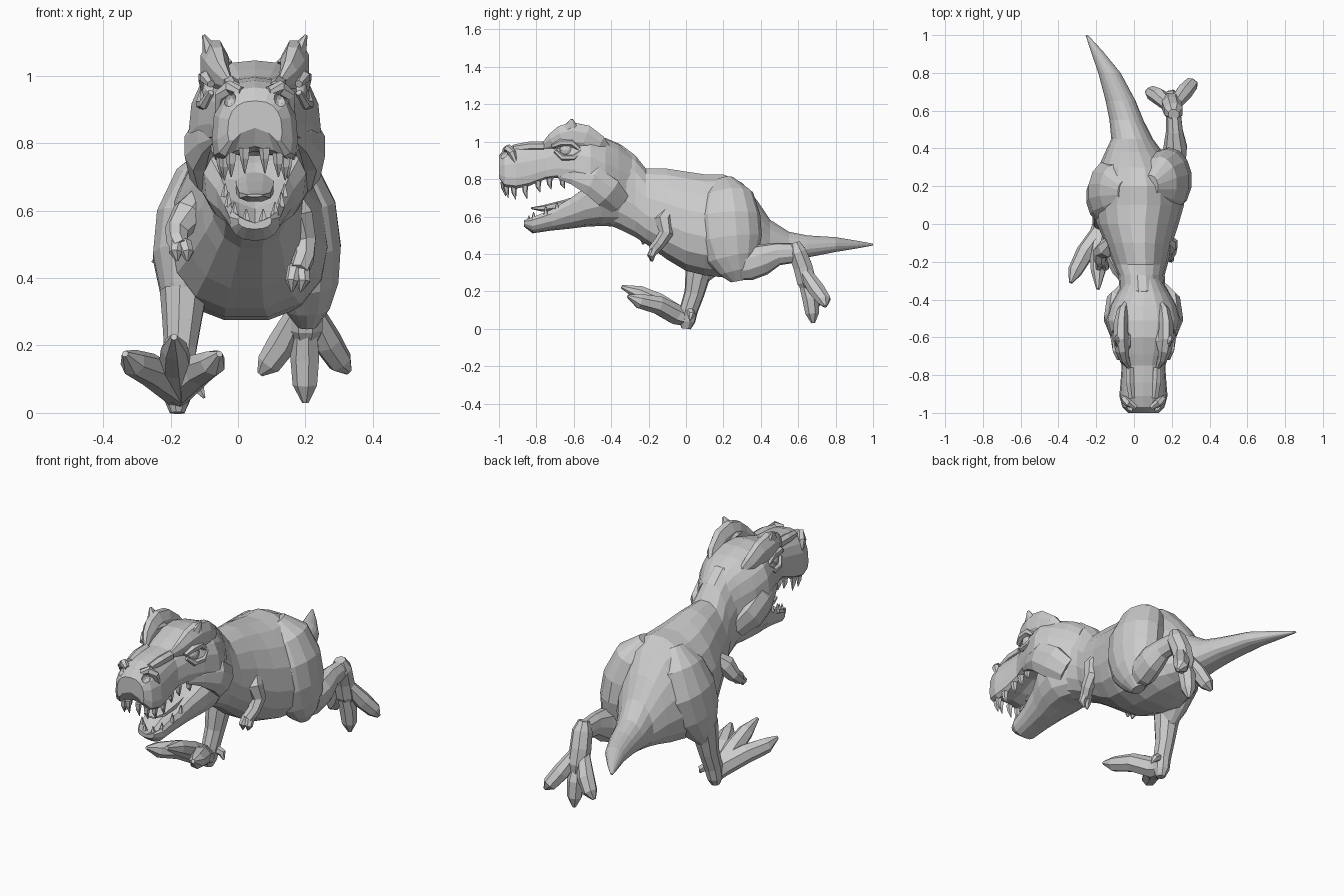
import bpy, bmesh, math
from mathutils import Vector

HX = 0.05  # the head sits slightly off the centre line


def finish(name, bm):
    bmesh.ops.recalc_face_normals(bm, faces=bm.faces)
    me = bpy.data.meshes.new(name)
    bm.to_mesh(me)
    bm.free()
    ob = bpy.data.objects.new(name, me)
    bpy.context.collection.objects.link(ob)
    return ob


def skin(bm, rings):
    rows = [[bm.verts.new(p) for p in r] for r in rings]
    n = len(rows[0])
    for a, b in zip(rows, rows[1:]):
        for i in range(n):
            j = (i + 1) % n
            bm.faces.new((a[i], a[j], b[j], b[i]))
    bm.faces.new(rows[0])
    bm.faces.new(rows[-1][::-1])


def loft(name, stations, n=14, p=2.2, egg=0.0, dip=0.0):
    """Stations along y: (y, x centre, half width, z bottom, z top).
    dip > 0 hollows the top, dip < 0 hollows the underside."""
    rings = []
    for y, xc, w, zb, zt in stations:
        ring = []
        for k in range(n):
            a = 2 * math.pi * (k + 0.5) / n
            c, s = math.cos(a), math.sin(a)
            x = w * math.copysign(abs(c) ** (2 / p), c) * (1 - egg * s)
            z = (zb + zt) / 2 + (zt - zb) / 2 * math.copysign(abs(s) ** (2 / p), s)
            if s * dip > 0:
                z -= dip * abs(s) ** 5 * min(1, (zt - zb) / 0.1)
            ring.append((xc + x, y, z))
        rings.append(ring)
    bm = bmesh.new()
    skin(bm, rings)
    return finish(name, bm)


def tubes(name, paths, n=8, flat=1.0):
    """Each path is a list of (x, y, z, radius); flat scales the sideways radius."""
    bm = bmesh.new()
    for path in paths:
        pts = [Vector(q[:3]) for q in path]
        rings = []
        for i, q in enumerate(path):
            t = (pts[min(i + 1, len(pts) - 1)] - pts[max(i - 1, 0)]).normalized()
            ref = Vector((1, 0, 0)) if abs(t.x) < 0.9 else Vector((0, 0, 1))
            u = (ref - t * ref.dot(t)).normalized()
            v = t.cross(u)
            rings.append([pts[i] + q[3] * (u * math.cos(2 * math.pi * (k + .5) / n) * flat
                                           + v * math.sin(2 * math.pi * (k + .5) / n))
                          for k in range(n)])
        skin(bm, rings)
    return finish(name, bm)


def both(path):
    return [[(HX + s * x, y, z, r) for x, y, z, r in path] for s in (-1, 1)]


def balls(name, centre, radius, scale=(1, 1, 1)):
    bm = bmesh.new()
    for s in (-1, 1):
        g = bmesh.ops.create_icosphere(bm, subdivisions=2, radius=radius)
        for v in g['verts']:
            v.co = Vector((HX + s * centre[0] + v.co.x * scale[0],
                           centre[1] + v.co.y * scale[1], centre[2] + v.co.z * scale[2]))
    return finish(name, bm)


# Torso running from neck to tail tip
loft("body", [(-.46, .05, .12, .57, 1.0), (-.35, .045, .12, .525, .99), (-.27, .04, .12, .485, .93),
              (-.215, .035, .14, .45, .86), (-.1, .025, .175, .365, .86), (0, .02, .212, .305, .845),
              (.1, .025, .235, .28, .83), (.2, .025, .24, .27, .83), (.3, .02, .205, .285, .785),
              (.38, .0, .15, .31, .69), (.45, -.01, .108, .325, .585), (.55, -.04, .088, .355, .52),
              (.65, -.07, .078, .38, .50), (.8, -.13, .058, .41, .49), (.92, -.2, .03, .43, .47),
              (1.0, -.25, .006, .445, .455)], n=16, egg=.2)

# Skull with a hollow palate and nostril pits
skull = loft("skull", [(-1.0, HX, .08, .775, .925), (-.97, HX, .11, .72, .965), (-.91, HX, .126, .705, .985),
                       (-.84, HX, .12, .72, .995), (-.75, HX, .114, .76, 1.0), (-.69, HX, .135, .765, 1.02),
                       (-.6, HX, .168, .74, 1.045), (-.51, HX, .195, .70, 1.04), (-.43, HX, .175, .64, 1.02),
                       (-.36, HX, .135, .61, .99), (-.29, HX, .09, .62, .93)], n=18, p=2.7, egg=.14, dip=-.07)
cutter = balls("nostril_cutter", (.075, -.975, .93), .024, (.8, 1.2, 1))
cutter.hide_render = True
cutter.hide_viewport = True
mod = skull.modifiers.new("nostrils", 'BOOLEAN')
mod.operation = 'DIFFERENCE'
mod.object = cutter
tubes("nostril_rims", both([(.04, -.97, .955, .014), (.075, -.95, .965, .022), (.1, -.93, .94, .022),
                            (.11, -.91, .89, .01)]), n=6)

# Open lower jaw with a troughed floor and a raised tongue
loft("lower_jaw", [(-.865, HX, .05, .545, .59), (-.82, HX, .075, .51, .62), (-.72, HX, .09, .525, .665),
                   (-.62, HX, .115, .535, .735), (-.54, HX, .15, .545, .80), (-.45, HX, .165, .55, .85),
                   (-.36, HX, .125, .545, .86), (-.28, HX, .08, .54, .8)], n=14, p=2.4, egg=-.1, dip=.06)
loft("tongue", [(-.83, HX, .025, .64, .65), (-.77, HX, .05, .625, .665), (-.66, HX, .06, .635, .695),
                (-.55, HX, .06, .66, .73), (-.44, HX, .05, .68, .75)], n=8, dip=.015)

# Teeth along both jaws, rooted in the gums
upper, lower = [], []
for x, y, z, h in [(.03, -.975, .765, .055), (.07, -.96, .75, .05), (.09, -.92, .74, .05), (.098, -.86, .745, .05),
                   (.095, -.79, .77, .04), (.1, -.73, .785, .04), (.115, -.66, .785, .035)]:
    upper += both([(x, y, z + .02, .018), (x, y, z - .01, .014), (x, y + .01, z - h, .002)])
for x, y, z, h in [(.025, -.84, .57, .035), (.06, -.815, .585, .04), (.078, -.75, .61, .045),
                   (.088, -.69, .64, .04)]:
    lower += both([(x, y, z, .014), (x, y, z + h, .002)])
tubes("upper_teeth", upper, n=5)
tubes("lower_teeth", lower, n=5)

# Eyes, lids, raised brow crests and flared cheeks
balls("eyes", (.128, -.64, .955), .036, (.8, 1, 1))
tubes("brow_crests", both([(.075, -.76, .975, .02), (.1, -.71, 1.0, .05), (.112, -.66, 1.02, .072),
                           (.12, -.61, 1.03, .08), (.12, -.54, 1.02, .075), (.11, -.47, .98, .06),
                           (.09, -.42, .95, .03)]), n=8, flat=.55)
tubes("brow_horns", both([(.1, -.62, 1.02, .07), (.13, -.615, 1.07, .045), (.152, -.61, 1.12, .008)]), n=7, flat=.6)
tubes("eyelids", both([(.13, -.715, .975, .012), (.145, -.67, .995, .02), (.15, -.61, .995, .02),
                       (.15, -.57, .96, .012)]), n=6)
tubes("lower_lids", both([(.13, -.70, .95, .01), (.15, -.66, .915, .016), (.16, -.60, .915, .016),
                          (.155, -.56, .95, .01)]), n=6)
tubes("cheek_flares", both([(.12, -.68, .82, .02), (.145, -.6, .815, .05), (.165, -.5, .79, .085),
                            (.15, -.42, .73, .09), (.1, -.36, .67, .07)]), n=8, flat=.55)
tubes("snout_ridges", both([(.06, -.92, .965, .02), (.07, -.84, .975, .025), (.072, -.76, .975, .025)]), n=6)

# Small arms, bent at the elbow, with two fingers each
tubes("right_arm", [[(.15, -.09, .64, .035), (.175, -.12, .58, .052), (.195, -.105, .51, .04), (.195, -.14, .46, .033),
                     (.18, -.175, .42, .03)],
                    [(.19, -.165, .43, .024), (.195, -.185, .39, .02), (.185, -.18, .36, .004)],
                    [(.17, -.165, .43, .024), (.16, -.19, .39, .02), (.16, -.185, .36, .004)]], n=7)
tubes("left_arm", [[(-.11, -.09, .64, .035), (-.145, -.13, .59, .052), (-.18, -.15, .54, .038),
                    (-.18, -.19, .51, .033), (-.17, -.21, .49, .03)],
                   [(-.18, -.205, .5, .024), (-.185, -.23, .475, .02), (-.18, -.23, .45, .004)],
                   [(-.16, -.205, .5, .024), (-.15, -.23, .475, .02), (-.15, -.23, .45, .004)]], n=7)

# Right leg kicked out behind
tubes("right_thigh", [[(.09, .2, .79, .06), (.135, .22, .71, .14), (.17, .225, .6, .172), (.185, .235, .48, .172),
                       (.2, .25, .38, .14), (.205, .27, .31, .095), (.205, .28, .255, .04)]], n=14, flat=.72)
tubes("right_shin", [[(.2, .25, .33, .07), (.21, .33, .345, .09), (.22, .41, .37, .085), (.215, .49, .40, .062),
                      (.21, .57, .405, .055), (.2, .615, .43, .03)]], n=9, flat=.75)
tubes("right_foot", [[(.21, .58, .46, .03), (.21, .595, .41, .052), (.2, .625, .33, .055), (.2, .645, .25, .055),
                      (.2, .66, .2, .03)]], n=8, flat=1.0)
tubes("right_toes", [[(.2, .61, .34, .03), (x * .5 + .1, y * .5 + .325, z * .5 + .15, .045),
                      (x * .8 + .04, y - .005, z * .75 + .06, .038), (x, y, z, .01)]
                     for x, y, z in [(.065, .7, .115), (.2, .68, .03), (.33, .745, .12)]], n=7)

# Left leg planted forward, toes lifted
tubes("left_thigh", [[(-.05, .17, .78, .06), (-.095, .18, .69, .14), (-.13, .17, .57, .17), (-.15, .14, .45, .155),
                      (-.16, .1, .35, .105), (-.165, .07, .28, .06)]], n=14, flat=.68)
tubes("left_shin", [[(-.16, .08, .36, .08), (-.165, .06, .27, .066), (-.17, .045, .19, .055), (-.175, .015, .1, .05),
                     (-.18, .005, .04, .045), (-.18, .0, .0, .025)]], n=9, flat=.9)
tubes("left_toes", [[(-.18, .02, .045, .035), (-.18, -.05, .075, .055), (x * .5 - .09, -.15, z * .3 + .075, .05),
                     (x * .85 - .027, -.25, z * .85, .04), (x, y, z, .01)]
                    for x, y, z in [(-.335, -.31, .175), (-.19, -.345, .225), (-.055, -.31, .175)]], n=7)
tubes("left_back_toe", [[(-.16, .02, .1, .025), (-.115, .03, .075, .02), (-.1, .02, .045, .004)]], n=6)
